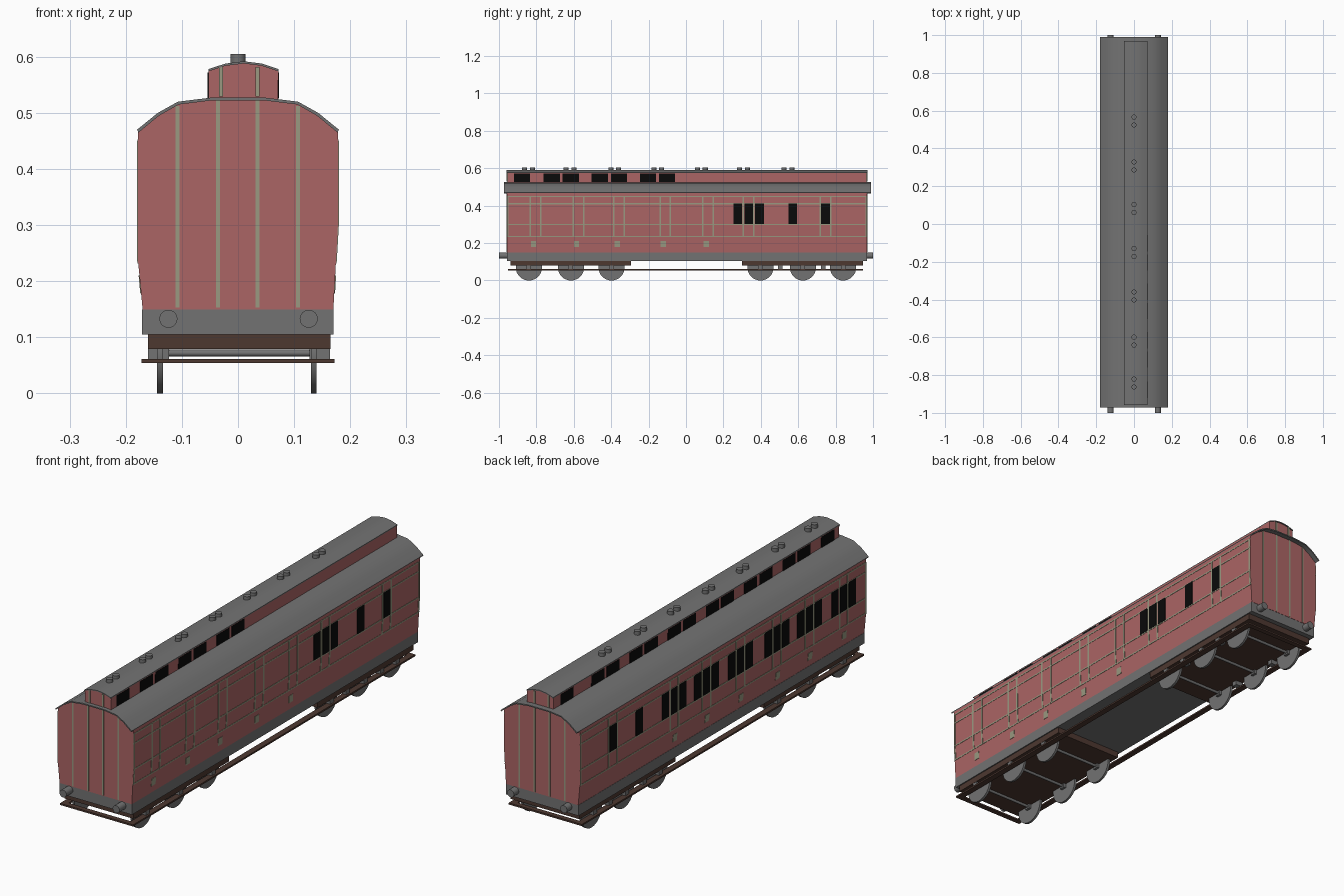
import bpy, bmesh, math
from mathutils import Matrix, Vector

if "Cube" in bpy.data.objects:
    bpy.data.objects.remove(bpy.data.objects["Cube"])


def material(name, rgb):
    m = bpy.data.materials.new(name)
    m.diffuse_color = (*rgb, 1)
    m.use_nodes = True
    m.node_tree.nodes["Principled BSDF"].inputs["Base Color"].default_value = m.diffuse_color
    return m


RED = material("faded red", (0.41, 0.13, 0.13))
GREY = material("mid grey", (0.17, 0.17, 0.17))
SAGE = material("sage lining", (0.32, 0.32, 0.22))
BLACK = material("window black", (0.003, 0.003, 0.003))
BROWN = material("dark brown", (0.075, 0.04, 0.03))


def finish(name, bm, mat, smooth=False):
    bmesh.ops.recalc_face_normals(bm, faces=bm.faces)
    me = bpy.data.meshes.new(name)
    bm.to_mesh(me)
    bm.free()
    me.materials.append(mat)
    ob = bpy.data.objects.new(name, me)
    bpy.context.collection.objects.link(ob)
    if smooth:
        bpy.ops.object.select_all(action='DESELECT')
        ob.select_set(True)
        bpy.context.view_layer.objects.active = ob
        bpy.ops.object.shade_smooth_by_angle(angle=math.radians(35))
    return ob


def prism(bm, profile, y0, y1):
    """Extrude an (x, z) profile along y."""
    a = [bm.verts.new((x, y0, z)) for x, z in profile]
    b = [bm.verts.new((x, y1, z)) for x, z in profile]
    bm.faces.new(a)
    bm.faces.new(b)
    n = len(a)
    for i in range(n):
        j = (i + 1) % n
        bm.faces.new((a[i], a[j], b[j], b[i]))


def box(bm, x0, x1, y0, y1, z0, z1):
    prism(bm, [(x0, z0), (x1, z0), (x1, z1), (x0, z1)], y0, y1)


def cylinder(bm, centre, r, depth, axis, seg=24):
    rot = {'X': Matrix.Rotation(math.pi / 2, 4, 'Y'),
           'Y': Matrix.Rotation(math.pi / 2, 4, 'X'), 'Z': Matrix()}[axis]
    bmesh.ops.create_cone(bm, cap_ends=True, segments=seg, radius1=r, radius2=r,
                          depth=depth, matrix=Matrix.Translation(Vector(centre)) @ rot)


Y0, Y1 = -0.957, 0.968          # body ends

# Main body
roof_half = [(0.18, 0.47), (0.143, 0.50), (0.107, 0.52), (0.05, 0.527)]
arch = roof_half + [(-x, z) for x, z in reversed(roof_half)]
bm = bmesh.new()
prism(bm, [(-0.178, 0.235), (-0.17, 0.15), (0.17, 0.15), (0.178, 0.30)]
      + [(x * 0.99, z - 0.003) for x, z in arch], Y0, Y1)
finish("body", bm, RED)

# Main roof sheet
bm = bmesh.new()
prism(bm, arch + [(x * 0.985, z - 0.005) for x, z in reversed(arch)], -0.972, 0.99)
finish("main_roof", bm, GREY, True)

# Raised roof section with its own curved roof
top = [(0.072, 0.578), (0.042, 0.588), (0.01, 0.592), (-0.022, 0.588), (-0.053, 0.578)]
bm = bmesh.new()
prism(bm, [(-0.052, 0.515), (0.071, 0.515)] + [(x, z - 0.003) for x, z in top], Y0 + 0.002, Y1 - 0.002)
finish("raised_section", bm, RED)
bm = bmesh.new()
prism(bm, top + [(x, z - 0.004) for x, z in reversed(top)], Y0 - 0.002, Y1 + 0.002)
finish("raised_roof", bm, GREY, True)

# Roof vents in pairs
bm = bmesh.new()
for y in (0.545, 0.307, 0.082, -0.151, -0.381, -0.62, -0.842):
    for d in (-0.021, 0.021):
        cylinder(bm, (0, y + d, 0.593), 0.0135, 0.024, 'Z', 16)
finish("roof_vents", bm, GREY, True)


# Side details: plates that follow the tapered wall
def wall(z, s):
    kink, wide = (0.30, 0.178) if s > 0 else (0.235, 0.178)
    return 0.17 + 0.008 * (z - 0.15) / (kink - 0.15) if z < kink else wide + 0.0002


def side_plate(bm, s, y0, y1, z0, z1, t):
    a, b = wall(z0, s), wall(z1, s)
    prism(bm, [(s * (a - 0.003), z0), (s * (a + t), z0), (s * (b + t), z1), (s * (b - 0.003), z1)], y0, y1)


doors = [-0.805, -0.575, -0.357, -0.111, 0.118, 0.334]
lining, glass = bmesh.new(), bmesh.new()
for s in (1, -1):
    for z in (0.235, 0.30, 0.41, 0.45):
        side_plate(lining, s, Y0, Y1, z - 0.003, z + 0.003, 0.0012)
    for y in [d + e for d in doors + [0.746] for e in (-0.028, 0.028)] + [Y0 + 0.005, Y1 - 0.005]:
        for z0, z1 in ((0.235, 0.30), (0.30, 0.45)):
            side_plate(lining, s, y - 0.004, y + 0.004, z0, z1, 0.0015)
    for y in doors[:5] if s > 0 else doors:
        side_plate(lining, s, y - 0.024, y + 0.004, 0.178, 0.21, 0.0015)
    panes = [d + e for d in (doors[5:] if s > 0 else doors) for e in (-0.058, 0.002, 0.059)]
    for y in panes + [0.57, 0.746]:
        side_plate(glass, s, y - 0.023, y + 0.023, 0.302, 0.411, 0.002)

# Raised section windows: one at each end, pairs between
pairs = [-0.667 + 0.257 * k for k in range(6)]
for s, x, centres, ends in ((1, 0.071, pairs[:3], [-0.877]), (-1, -0.052, pairs, [-0.877, 0.877])):
    for y in ends + [p + e for p in centres for e in (-0.051, 0.051)]:
        box(glass, x - 0.002, x + 0.002, y - 0.043, y + 0.043, 0.526, 0.572)
finish("windows", glass, BLACK)

# Vertical lining on both ends
for y in (Y0, Y1):
    for x, z in ((-0.108, 0.512), (-0.036, 0.523), (0.035, 0.523), (0.107, 0.512)):
        box(lining, x - 0.0035, x + 0.0035, y - 0.0015, y + 0.0015, 0.153, z)
    for x in (-0.03, 0.035):
        box(lining, x - 0.0035, x + 0.0035, y - 0.002, y + 0.002, 0.529, 0.582)
finish("lining_strips", lining, SAGE)

# Underframe and buffers
bm = bmesh.new()
box(bm, -0.171, 0.17, Y0 + 0.001, Y1 - 0.001, 0.105, 0.15)
finish("underframe", bm, GREY)
bm = bmesh.new()
for x in (-0.124, 0.126):
    cylinder(bm, (x, -0.975, 0.133), 0.016, 0.05, 'Y')
    cylinder(bm, (x, 0.98, 0.133), 0.016, 0.04, 'Y')
finish("buffers", bm, GREY, True)

# Bogie frames
bm = bmesh.new()
for y0, y1 in ((-0.937, -0.295), (0.30, 0.945)):
    box(bm, -0.16, 0.165, y0, y1, 0.079, 0.105)
finish("bogie_frames", bm, BROWN)

# Wheels, axles and axle boxes
wheels, boxes = bmesh.new(), bmesh.new()
for y in (-0.84, -0.615, -0.398, 0.398, 0.625, 0.84):
    for x in (-0.139, 0.135):
        cylinder(wheels, (x, y, 0.07), 0.07, 0.01, 'X', 32)
    cylinder(wheels, (0, y, 0.072), 0.006, 0.27, 'X', 12)
    for x0, x1 in ((-0.16, -0.123), (0.127, 0.164)):
        box(boxes, x0, x1, y - 0.012, y + 0.012, 0.06, 0.08)
for y in (0.505, 0.735):
    for x0, x1 in ((-0.16, -0.123), (0.127, 0.164)):
        box(boxes, x0, x1, y - 0.012, y + 0.012, 0.06, 0.08)
finish("wheels_and_axles", wheels, GREY, True)
finish("axle_boxes", boxes, GREY)

# Footboard running all the way round
bm = bmesh.new()
for x0, x1 in ((-0.172, -0.146), (0.146, 0.172)):
    box(bm, x0, x1, -0.952, 0.947, 0.054, 0.061)
for y0, y1 in ((-0.952, -0.93), (0.925, 0.947)):
    box(bm, -0.146, 0.146, y0, y1, 0.054, 0.061)
finish("footboards", bm, BROWN)
